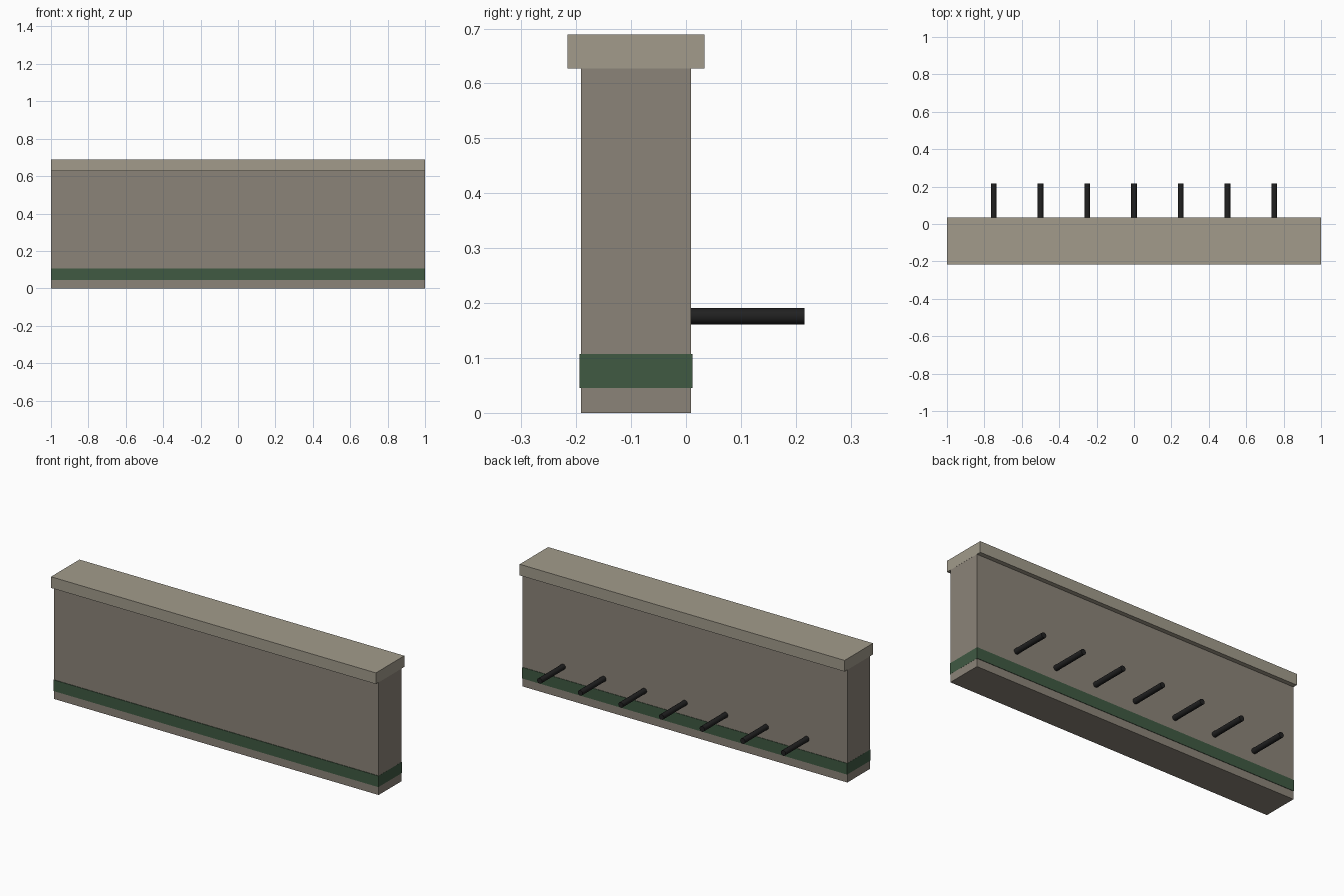
import bpy
from math import pi

if "Cube" in bpy.data.objects:
    bpy.data.objects.remove(bpy.data.objects["Cube"])


def material(name, rgb):
    m = bpy.data.materials.new(name)
    m.diffuse_color = (*rgb, 1)
    m.use_nodes = True
    m.node_tree.nodes["Principled BSDF"].inputs["Base Color"].default_value = m.diffuse_color
    return m


stone = material("stone", (0.26, 0.23, 0.19))
cap_stone = material("cap_stone", (0.36, 0.33, 0.26))
green = material("green", (0.05, 0.10, 0.055))
black = material("black", (0.015, 0.015, 0.015))


def box(name, half_x, y0, y1, z0, z1, mat):
    bpy.ops.mesh.primitive_cube_add(size=1, location=(0, (y0 + y1) / 2, (z0 + z1) / 2))
    o = bpy.context.object
    o.name = name
    o.scale = (2 * half_x, y1 - y0, z1 - z0)
    bpy.ops.object.transform_apply(location=False, rotation=False, scale=True)
    o.data.materials.append(mat)


# Wall, overhanging coping and painted band (a hair proud of the wall ends)
box("wall", 0.9995, -0.191, 0.009, 0, 0.627, stone)
box("coping", 1.0, -0.216, 0.034, 0.627, 0.689, cap_stone)
box("green_band", 1.0, -0.194, 0.0115, 0.045, 0.107, green)

# Row of drain pipes sticking out of the back
y0, y1 = 0.009, 0.216
for i in range(7):
    bpy.ops.mesh.primitive_cylinder_add(
        vertices=16, radius=0.015, depth=y1 - y0,
        location=((i - 3) * 0.25, (y0 + y1) / 2, 0.176), rotation=(pi / 2, 0, 0))
    pipe = bpy.context.object
    pipe.name = f"drain_pipe_{i + 1}"
    pipe.data.materials.append(black)
    bpy.ops.object.shade_smooth_by_angle()
